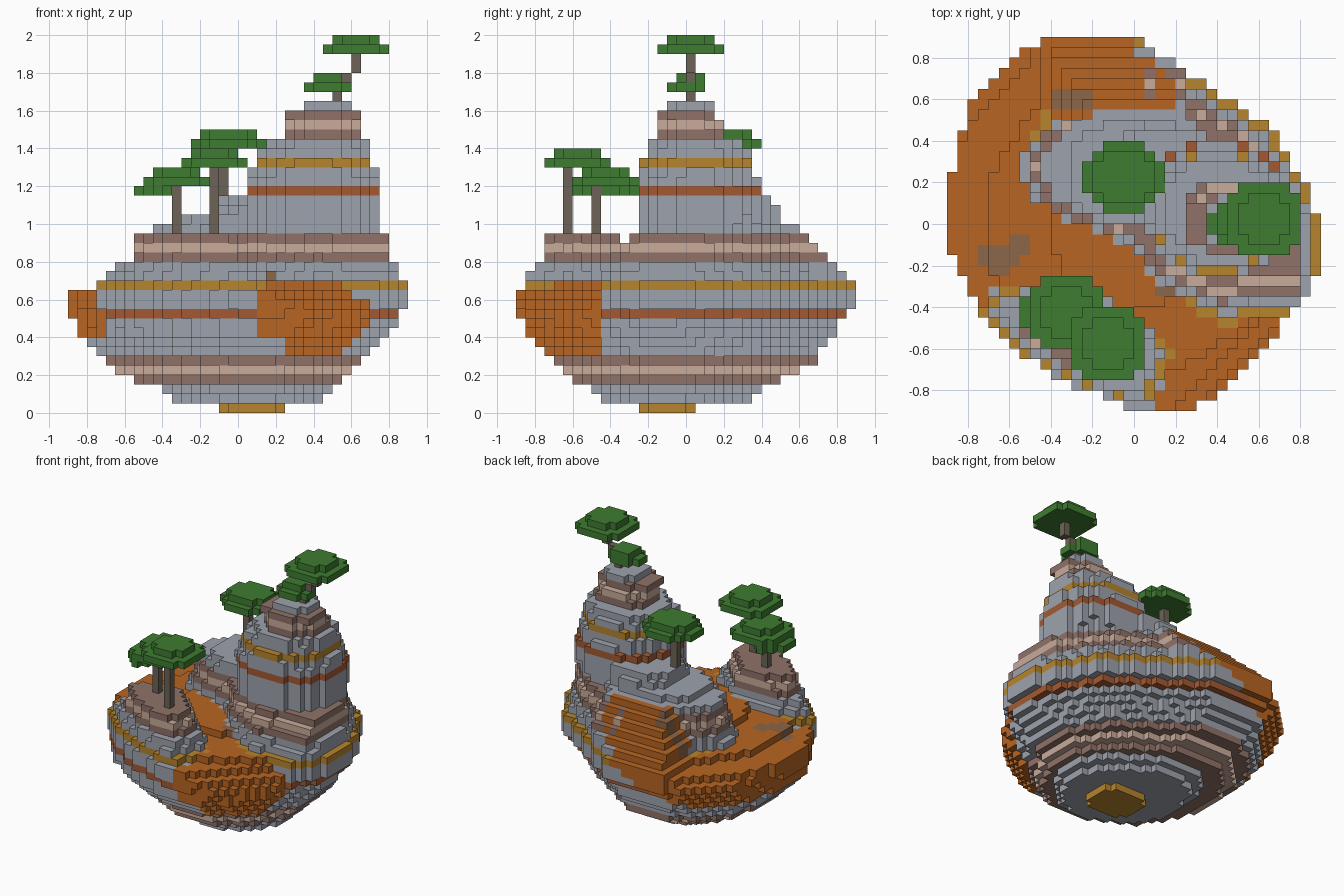
import bpy, bmesh
from mathutils import Vector

cube = bpy.data.objects.get("Cube")
if cube:
    bpy.data.objects.remove(cube, do_unlink=True)

UNIT = 0.05   # block size
HALF = 18     # blocks from centre to edge


def make_material(name, hex_colour):
    rgb = [int(hex_colour[i:i + 2], 16) / 255 for i in (0, 2, 4)]
    linear = [((c + 0.055) / 1.055) ** 2.4 for c in rgb] + [1.0]
    mat = bpy.data.materials.new(name)
    mat.use_nodes = True
    mat.diffuse_color = linear
    mat.node_tree.nodes["Principled BSDF"].inputs["Base Color"].default_value = linear
    return mat


PALETTE = {
    "grey": make_material("grey rock", "9da2ac"),
    "brown": make_material("brown rock", "907268"),
    "pink": make_material("pale rock", "c8ab9b"),
    "ochre": make_material("ochre rock", "b7852d"),
    "rust": make_material("rust rock", "a35a32"),
    "orange": make_material("orange soil", "b86522"),
    "dull": make_material("dull soil", "8c6648"),
    "green": make_material("leaf green", "3f7c31"),
    "bark": make_material("bark", "6d6457"),
}
NAMES = list(PALETTE)


def build_blocks(name, cells):
    """Mesh only the exposed faces of a dictionary of blocks."""
    bm = bmesh.new()
    corners = {}

    def corner(p):
        if p not in corners:
            corners[p] = bm.verts.new(Vector(p) * UNIT)
        return corners[p]

    for cell, colour in cells.items():
        for axis in range(3):
            for side in (0, 1):
                step = [0, 0, 0]
                step[axis] = 2 * side - 1
                if tuple(c + s for c, s in zip(cell, step)) in cells:
                    continue
                quad = []
                for a, b in ((0, 0), (1, 0), (1, 1), (0, 1)):
                    p = list(cell)
                    p[axis] += side
                    p[(axis + 1) % 3] += a
                    p[(axis + 2) % 3] += b
                    quad.append(corner(tuple(p)))
                face = bm.faces.new(quad if side else quad[::-1])
                face.material_index = NAMES.index(colour)
    mesh = bpy.data.meshes.new(name)
    bm.to_mesh(mesh)
    bm.free()
    for mat in PALETTE.values():
        mesh.materials.append(mat)
    obj = bpy.data.objects.new(name, mesh)
    bpy.context.collection.objects.link(obj)
    return obj


def inside(poly, x, y):
    hit = False
    for (ax, ay), (bx, by) in zip(poly, poly[1:] + poly[:1]):
        if (ay > y) != (by > y) and x < ax + (bx - ax) * (y - ay) / (by - ay):
            hit = not hit
    return hit


def in_scaled(poly, x, y, cx, cy, sx, sy):
    return inside(poly, cx + (x - cx) / sx, cy + (y - cy) / sy)


def in_ellipse(x, y, cx, cy, rx, ry):
    return ((x - cx) / rx) ** 2 + ((y - cy) / ry) ** 2 <= 1.03


def blend(keys, k):
    """Interpolate the values of (layer, values...) keys at layer k."""
    if k <= keys[0][0]:
        return keys[0][1:]
    for a, b in zip(keys, keys[1:]):
        if k <= b[0]:
            t = (k - a[0]) / (b[0] - a[0])
            return [u + (v - u) * t for u, v in zip(a[1:], b[1:])]
    return None


# Plan outlines of the whole island and of its two hills
east = [(.9, -.22), (.9, -.03), (.85, .14), (.66, .45), (.5, .57), (.2, .76), (0, .9)]
west = [(-.43, .9), (-.65, .73), (-.8, .55), (-.9, .15), (-.9, -.1), (-.8, -.28)]
south = [(-.75, -.4), (-.6, -.6), (-.3, -.78), (.04, -.9)]
island_plan = east + west + south + [(.22, -.9), (.4, -.84), (.7, -.6), (.78, -.4)]
ridge_plan = east + [(.18, .52), (-.4, .58), (-.55, .3), (-.3, 0), (-.05, -.12),
                     (.1, -.3), (.45, -.5), (.6, -.43), (.85, -.43)]
knoll_plan = south + [(.1, -.86), (.2, -.65), (.15, -.55), (-.15, -.25),
                      (-.5, -.25), (-.65, -.3)]

# Layer profiles: underside radius and offset, hill tapers, spur and tower ellipses
underside = [(1, .4, .05, -.05), (2, .46, .05, -.04), (3, .57, 0, -.05), (5, .69, -.02, -.01),
             (6, .74, -.02, -.03), (8, .82, -.03, -.04), (11, .9, 0, 0), (40, .9, 0, 0)]
ridge_taper = [(13, 1, 1), (14, .95, .92), (16, .88, .83), (18, .86, .7)]
knoll_taper = [(12, 1, 1), (13, .98, .91), (16, .68, .66), (18, .6, .6)]
spur_taper = [(14, -.05, .27, .48, .3), (19, 0, .27, .43, .28), (20, .02, .25, .34, .26),
              (21, .12, .24, .23, .25), (22, .15, .24, .25, .21)]
tower_taper = [(14, .4, .06, .35, .32), (23, .4, .07, .35, .33), (25, .4, .06, .33, .31),
               (27, .4, .06, .3, .28), (28, .42, .06, .28, .25), (29, .45, .03, .2, .19),
               (31, .45, 0, .2, .15), (32, .47, .02, .14, .13)]

# Rock strata from the ground up
strata = (["ochre"] + ["grey"] * 2 + ["brown", "pink", "brown"] + ["grey"] * 4 + ["rust"]
          + ["grey"] * 2 + ["ochre"] + ["grey"] * 2 + ["brown", "pink", "brown"]
          + ["grey"] * 4 + ["rust"] + ["grey"] * 2 + ["ochre"] + ["grey"] * 2
          + ["brown", "pink", "brown", "grey"])
worn_spots = [(-.65, -.17, .09, .08), (-.55, -.12, .05, .06), (-.3, .6, .1, .05),
              (.17, -.29, .08, .06)]


def soil_height(x, y):
    valley = .63 + .12 * (1 - (x * x + y * y) / .81)
    spill = .65 - max(0, (x - y) * .707 - .74)
    if spill < .65:
        return min(valley, spill)
    if y < .3 or x > .25:
        return valley
    bank = min(1, 1 - .95 * (y - .58), .7 + 1.4 * (x + .44))
    return max(valley, bank)


def soil_floor(x, y):
    """Lowest layer that shows soil instead of bare strata."""
    if y > .3:
        return 40 if x > .18 - max(0, y - .72) else 8 + max(0, x + .5) * 10
    return 6 if .25 < x < .6 else 8


def in_hill(x, y, k):
    ridge, knoll, spur, tower = (
        blend(taper, k) for taper in (ridge_taper, knoll_taper, spur_taper, tower_taper))
    return ((ridge and in_scaled(ridge_plan, x, y, .25, .12, *ridge))
            or (knoll and in_scaled(knoll_plan, x, y, -.25, -.55, *knoll))
            or (k > 13 and spur and in_ellipse(x, y, *spur))
            or (k > 13 and tower and in_ellipse(x, y, *tower)))


def rock_colour(x, y, k):
    """Colour of the block at this place, or None where there is air."""
    if k == 0:
        return strata[0] if in_ellipse(x, y, .075, -.1, .18, .17) else None
    radius, dx, dy = blend(underside, k)
    scale = radius / .9
    if not inside(island_plan, (x - dx) / scale, (y - dy) / scale):
        return None
    if in_hill(x, y, k):
        return strata[k]
    if (k + .5) * UNIT > soil_height(x, y):
        return None
    if k < soil_floor(x, y):
        return strata[k]
    worn = k > 11 and any(in_ellipse(x, y, *s) for s in worn_spots)
    return "dull" if worn else "orange"


# Island rock
rock = {}
for k in range(len(strata)):
    for i in range(-HALF, HALF):
        for j in range(-HALF, HALF):
            colour = rock_colour((i + .5) * UNIT, (j + .5) * UNIT, k)
            if colour:
                rock[i, j, k] = colour
build_blocks("island_rock", rock)


def add_tree(name, trunk, discs):
    """Trunk: (i, j, first layer, last layer); discs: (layer, cx, cy, rx, ry)."""
    bark = {(i, j, k): "bark" for i, j, low, high in trunk for k in range(low, high + 1)}
    leaves = {}
    for k, *disc in discs:
        for i in range(-HALF, HALF):
            for j in range(-HALF, HALF):
                if in_ellipse((i + .5) * UNIT, (j + .5) * UNIT, *disc) and (i, j, k) not in bark:
                    leaves[i, j, k] = "green"
    build_blocks(name + "_trunk", bark)
    build_blocks(name + "_canopy", leaves)


# Trees
add_tree("summit_tree", [(10, 0, 33, 34), (11, 0, 35, 35), (12, 0, 36, 37)],
         [(38, .625, .025, .18, .18), (39, .625, .025, .13, .13),
          (34, .475, .0, .13, .11), (35, .475, .025, .09, .09)])
add_tree("ridge_tree", [(-2, 4, 19, 27)],
         [(28, -.05, .225, .2, .18), (29, -.05, .225, .15, .13)])
add_tree("tall_knoll_tree", [(-3, -13, 19, 25)],
         [(26, -.125, -.575, .18, .18), (27, -.125, -.575, .13, .13)])
add_tree("short_knoll_tree", [(-7, -10, 19, 23)],
         [(23, -.425, -.425, .13, .15), (24, -.325, -.425, .18, .18),
          (25, -.325, -.425, .13, .13)])
